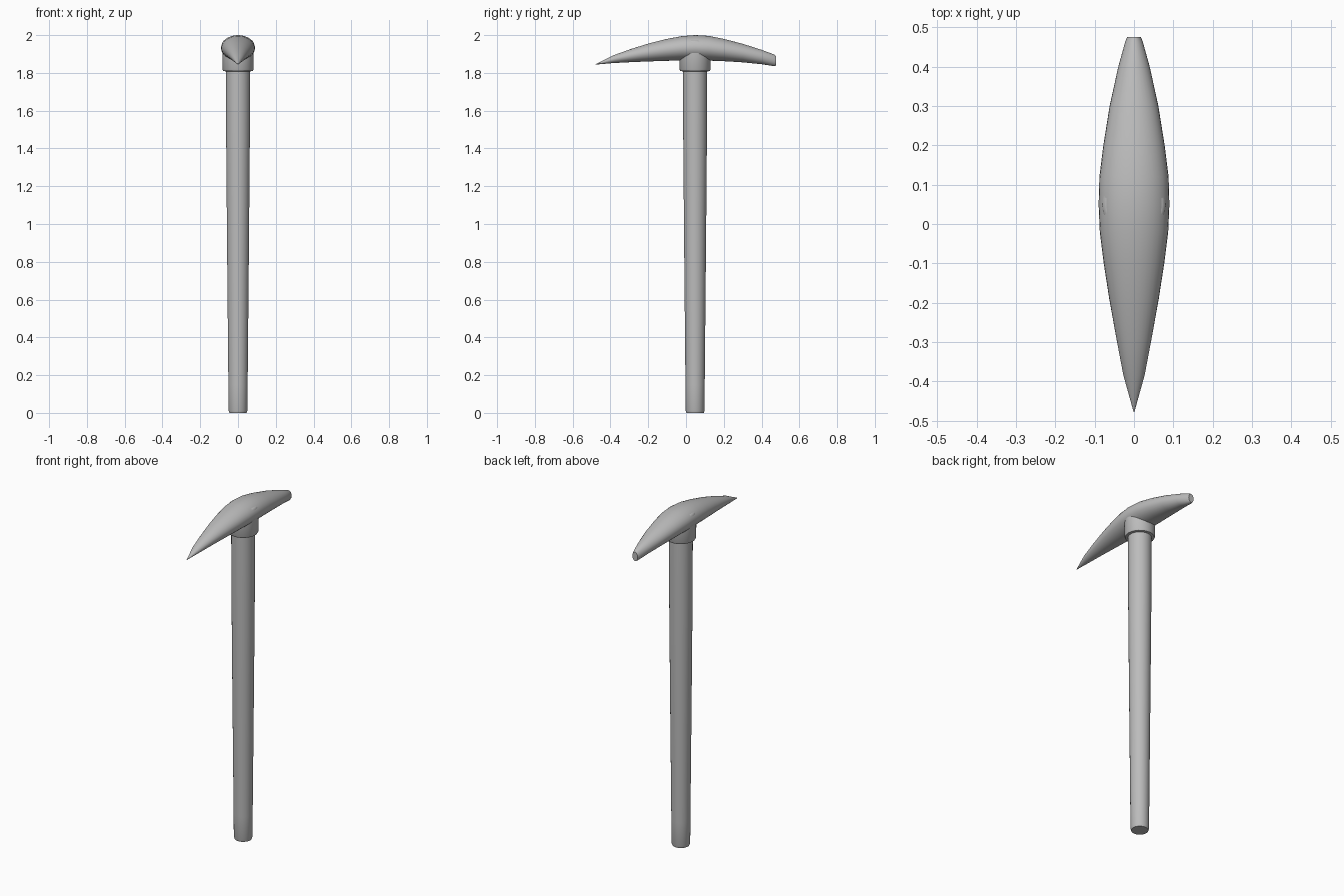
import bpy, bmesh, math

if "Cube" in bpy.data.objects:
    bpy.data.objects.remove(bpy.data.objects["Cube"], do_unlink=True)

grey = bpy.data.materials.new("plain grey")
grey.use_nodes = True
colour = (0.5, 0.5, 0.5, 1)
grey.diffuse_color = colour
grey.node_tree.nodes["Principled BSDF"].inputs["Base Color"].default_value = colour


def loft(name, rings):
    """Skin a list of closed rings, cap both ends and smooth."""
    bm = bmesh.new()
    loops = [[bm.verts.new(p) for p in ring] for ring in rings]
    n = len(loops[0])
    for a, b in zip(loops, loops[1:]):
        for i in range(n):
            j = (i + 1) % n
            bm.faces.new((a[i], a[j], b[j], b[i]))
    bm.faces.new(loops[0])
    bm.faces.new(loops[-1])
    bmesh.ops.recalc_face_normals(bm, faces=bm.faces)
    mesh = bpy.data.meshes.new(name)
    bm.to_mesh(mesh)
    bm.free()
    mesh.materials.append(grey)
    obj = bpy.data.objects.new(name, mesh)
    bpy.context.collection.objects.link(obj)
    bpy.ops.object.select_all(action="DESELECT")
    obj.select_set(True)
    bpy.context.view_layer.objects.active = obj
    bpy.ops.object.shade_smooth_by_angle(angle=math.radians(40))
    return obj


def angles(n):
    return [2 * math.pi * i / n for i in range(n)]


def turned(name, profile, y):
    """Round upright part from (radius, height) pairs."""
    return loft(name, [[(r * math.cos(a), y + r * math.sin(a), z) for a in angles(32)]
                       for r, z in profile])


# Tapered shaft with a softened foot
turned("handle", [(0.046, 0), (0.05, 0.012), (0.051, 0.15), (0.058, 0.9),
                  (0.063, 1.5), (0.064, 1.85)], 0.048)

# Socket that wraps the shaft and breaks through the sides of the head
turned("collar", [(0.066, 1.808), (0.078, 1.81), (0.082, 1.818), (0.083, 1.95),
                  (0.08, 1.967), (0.072, 1.974), (0.06, 1.976)], 0.048)

# Curved head: y, top, bottom, half width
stations = [(-0.478, 1.846, 1.844, 0.001), (-0.385, 1.893, 1.852, 0.027),
            (-0.29, 1.927, 1.857, 0.045), (-0.19, 1.958, 1.861, 0.063),
            (-0.1, 1.98, 1.864, 0.077), (-0.02, 1.995, 1.866, 0.087),
            (0.05, 2.0, 1.866, 0.09), (0.12, 1.996, 1.865, 0.088),
            (0.2, 1.98, 1.862, 0.078), (0.3, 1.954, 1.856, 0.062),
            (0.4, 1.922, 1.846, 0.04), (0.465, 1.898, 1.836, 0.022),
            (0.476, 1.89, 1.838, 0.017)]
loft("pick_head", [[(w * math.cos(a), y, (top + low) / 2 + (top - low) / 2 * math.sin(a))
                    for a in angles(32)] for y, top, low, w in stations])
